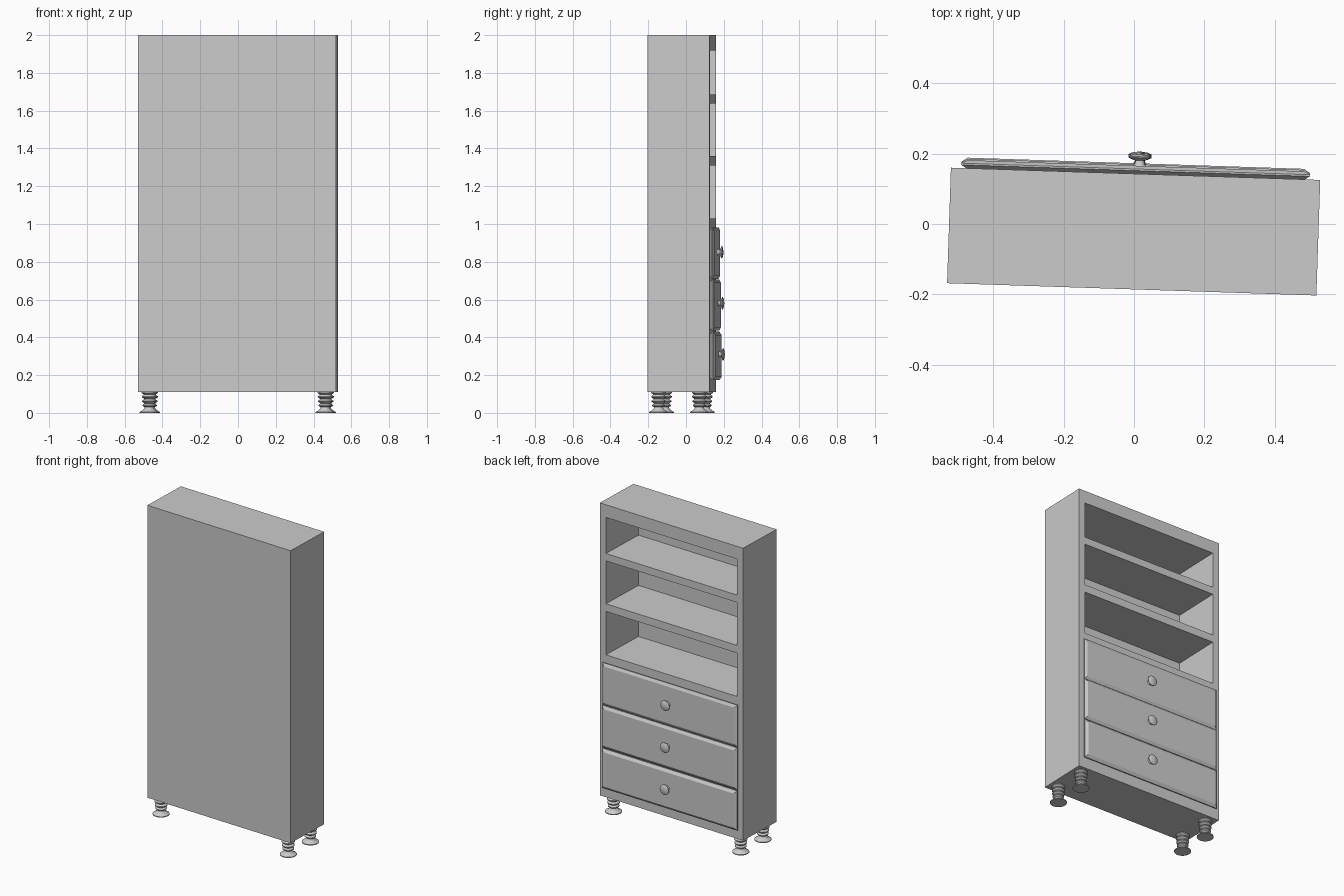
import bpy, bmesh, math
from mathutils import Matrix, Vector

if "Cube" in bpy.data.objects:
    bpy.data.objects.remove(bpy.data.objects["Cube"])

# The whole cabinet is turned slightly about z
PLACE = Matrix.Translation((-0.001, -0.0215, 0)) @ Matrix.Rotation(math.radians(-1.9), 4, 'Z')
W, D, Z0, Z1 = 1.049, 0.328, 0.11, 2.0
FRONT = D / 2


def finish(name, bm, smooth=False):
    bmesh.ops.recalc_face_normals(bm, faces=bm.faces)
    bm.transform(PLACE)
    me = bpy.data.meshes.new(name)
    bm.to_mesh(me)
    bm.free()
    ob = bpy.data.objects.new(name, me)
    bpy.context.collection.objects.link(ob)
    if smooth:
        bpy.context.view_layer.objects.active = ob
        ob.select_set(True)
        bpy.ops.object.shade_smooth_by_angle(angle=math.radians(35))
        ob.select_set(False)
    return ob


def box(name, x0, x1, y0, y1, z0, z1):
    bm = bmesh.new()
    bmesh.ops.create_cube(bm, size=1)
    bm.transform(Matrix.Translation(((x0 + x1) / 2, (y0 + y1) / 2, (z0 + z1) / 2))
                 @ Matrix.Diagonal((x1 - x0, y1 - y0, z1 - z0, 1)))
    return finish(name, bm)


def lathe(name, profile, matrix, sides):
    bm = bmesh.new()
    vs = [bm.verts.new((r, 0, z)) for r, z in profile]
    es = [bm.edges.new(p) for p in zip(vs, vs[1:])]
    bmesh.ops.spin(bm, geom=vs + es, cent=(0, 0, 0), axis=(0, 0, 1),
                   angle=math.tau, steps=sides)
    bmesh.ops.remove_doubles(bm, verts=bm.verts, dist=1e-5)
    bm.transform(matrix)
    return finish(name, bm, True)


def drawer(name, z0, z1, depth):
    # Hexagonal edge: narrow at base and face, widest in the middle
    bm = bmesh.new()
    rings = []
    for y, inset in ((0, 0.015), (depth * 0.4, 0), (depth * 0.6, 0), (depth, 0.018)):
        x, a, b = 0.4955 - inset, z0 + inset, z1 - inset
        rings.append([bm.verts.new((px, FRONT + y, pz))
                      for px, pz in ((-x, a), (x, a), (x, b), (-x, b))])
    for r, s in zip(rings, rings[1:]):
        for i in range(4):
            j = (i + 1) % 4
            bm.faces.new((r[i], r[j], s[j], s[i]))
    bm.faces.new(rings[0])
    bm.faces.new(rings[-1])
    finish(name, bm)


# Carcass with three open shelf bays
body = box("cabinet_body", -W / 2, W / 2, -D / 2, FRONT, Z0, Z1)
cutters = []
for z0, z1 in ((1.03, 1.31), (1.36, 1.637), (1.685, 1.918)):
    c = box("bay_cutter", -0.48, 0.48, -D / 2 + 0.01, FRONT + 0.1, z0, z1)
    c.hide_render = True
    m = body.modifiers.new("bay", 'BOOLEAN')
    m.operation, m.solver, m.object = 'DIFFERENCE', 'EXACT', c
    cutters.append(c)
bpy.context.view_layer.objects.active = body
for m in list(body.modifiers):
    bpy.ops.object.modifier_apply(modifier=m.name)
for c in cutters:
    bpy.data.objects.remove(c, do_unlink=True)

# Drawers with round knobs
KNOB = [(0, -0.002), (0.020, -0.002), (0.015, 0.004), (0.012, 0.015), (0.022, 0.018),
        (0.033, 0.023), (0.033, 0.026), (0.022, 0.031), (0, 0.034)]
for i, (z0, z1, depth) in enumerate(((0.173, 0.43, 0.030), (0.435, 0.707, 0.027),
                                     (0.71, 0.982, 0.023))):
    drawer(f"drawer_{i + 1}", z0, z1, depth)
    turn = Matrix.Translation((0.011, FRONT + depth, (0.31, 0.58, 0.85)[i])) \
        @ Matrix.Rotation(-math.pi / 2, 4, 'X')
    lathe(f"drawer_knob_{i + 1}", KNOB, turn, 16)

# Turned feet
FOOT = [(0, 0), (0.050, 0), (0.050, 0.005), (0.036, 0.013), (0.026, 0.022), (0.024, 0.030),
        (0.034, 0.037), (0.034, 0.042), (0.024, 0.050), (0.037, 0.059), (0.037, 0.064),
        (0.025, 0.073), (0.039, 0.083), (0.039, 0.088), (0.028, 0.097),
        (0.040, 0.106), (0.040, Z0), (0, Z0)]
for sx in (-1, 1):
    for sy in (-1, 1):
        name = f"foot_{'left' if sx < 0 else 'right'}_{'front' if sy < 0 else 'back'}"
        lathe(name, FOOT, Matrix.Translation((sx * 0.466, sy * 0.108, 0)), 24)
